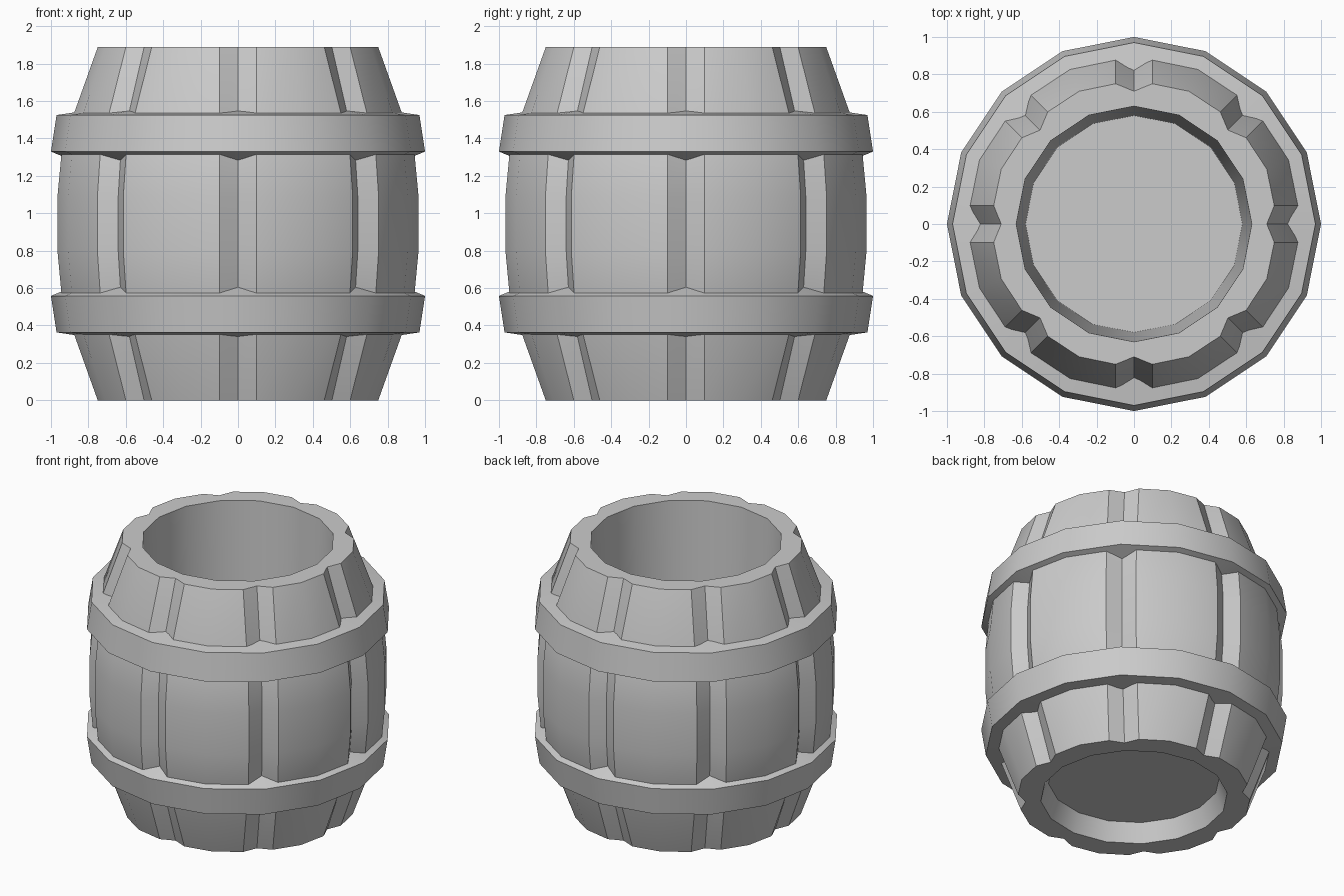
import bpy, bmesh
from math import sin, cos, radians, hypot, atan2
from mathutils import Vector

if "Cube" in bpy.data.objects:
    bpy.data.objects.remove(bpy.data.objects["Cube"])

H = 1.888      # barrel height
N = 8          # number of staves
GROOVE = 0.098  # half width of the grooves


def polar(r, a):
    return Vector((r * cos(a), r * sin(a), 0))


def stave_ring(r, z):
    """Outline of the staves: groove bottom, edge, stave middle, edge."""
    half = atan2(GROOVE, r)
    depth = 0.04 + (r - 0.75) * 0.09
    pts = []
    for i in range(N):
        a = radians(45 * i)
        pts += [polar(r - depth, a),
                polar(hypot(r, GROOVE), a + half),
                polar(r + 0.018, a + radians(22.5)),
                polar(hypot(r, GROOVE), a + radians(45) - half)]
    return [p + Vector((0, 0, z)) for p in pts]


def plain_ring(r, z, sub=1):
    """16-sided ring, each side optionally split in sub pieces."""
    pts = []
    for i in range(16):
        p, q = polar(r, radians(22.5 * i)), polar(r, radians(22.5 * (i + 1)))
        pts += [p.lerp(q, k / sub) + Vector((0, 0, z)) for k in range(sub)]
    return pts


def loft(name, rings, closed=False):
    bm = bmesh.new()
    loops = [[bm.verts.new(p) for p in ring] for ring in rings]
    n = len(loops[0])
    pairs = list(zip(loops, loops[1:]))
    if closed:
        pairs.append((loops[-1], loops[0]))
    else:
        bm.faces.new(loops[0])
        bm.faces.new(loops[-1])
    for a, b in pairs:
        for i in range(n):
            j = (i + 1) % n
            bm.faces.new((a[i], a[j], b[j], b[i]))
    bmesh.ops.recalc_face_normals(bm, faces=bm.faces)
    me = bpy.data.meshes.new(name)
    bm.to_mesh(me)
    bm.free()
    ob = bpy.data.objects.new(name, me)
    bpy.context.collection.objects.link(ob)
    bpy.ops.object.select_all(action='DESELECT')
    ob.select_set(True)
    bpy.context.view_layer.objects.active = ob
    bpy.ops.object.shade_smooth_by_angle(angle=radians(30))
    return ob


# Staves with bottom recess, bulging outside and open bore
lower = [(0.75, 0), (0.94, 0.53), (0.965, 0.795)]
outer = lower + [(r, H - z) for r, z in reversed(lower)]
loft("barrel_staves",
     [plain_ring(0.56, 0.13, 2), plain_ring(0.61, 0, 2)]
     + [stave_ring(r, z) for r, z in outer]
     + [plain_ring(0.63, H, 2), plain_ring(0.58, 0.2, 2)])

# Two mirrored hoops, wider toward the belly
hoop = [(0.97, 0.363), (1.0, 0.558), (0.87, 0.613), (0.78, 0.335)]
loft("lower_hoop", [plain_ring(r, z) for r, z in hoop], closed=True)
loft("upper_hoop", [plain_ring(r, H - z) for r, z in hoop], closed=True)
